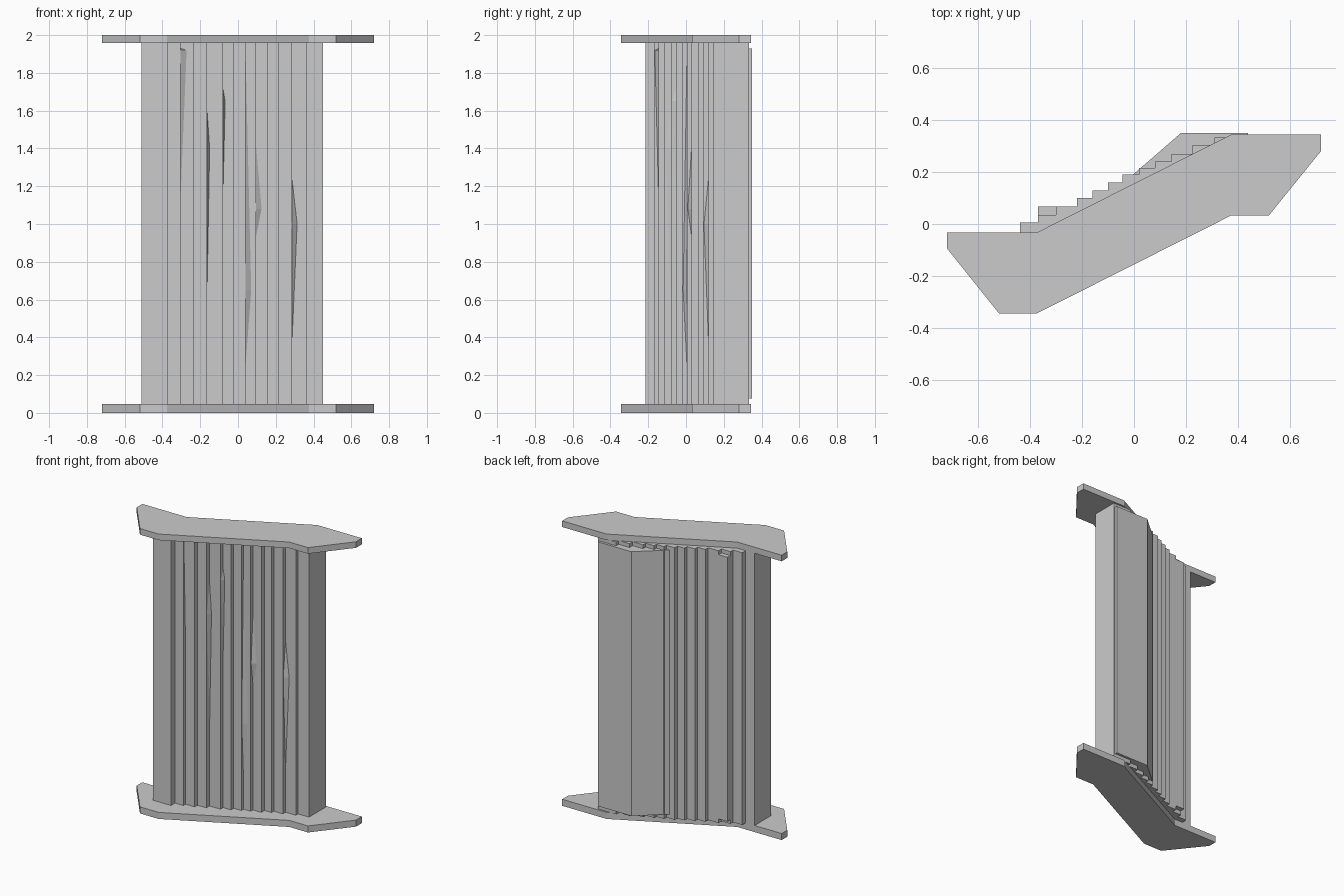
import bpy, bmesh

if "Cube" in bpy.data.objects:
    bpy.data.objects.remove(bpy.data.objects["Cube"])


def prism(name, outline, z0, z1):
    """Extrude a plan outline between two heights."""
    bm = bmesh.new()
    base = bm.faces.new([bm.verts.new((x, y, z0)) for x, y in outline])
    ext = bmesh.ops.extrude_face_region(bm, geom=[base])
    tops = [g for g in ext["geom"] if isinstance(g, bmesh.types.BMVert)]
    bmesh.ops.translate(bm, verts=tops, vec=(0, 0, z1 - z0))
    return finish(name, bm)


def finish(name, bm):
    bmesh.ops.recalc_face_normals(bm, faces=bm.faces)
    mesh = bpy.data.meshes.new(name)
    bm.to_mesh(mesh)
    bm.free()
    obj = bpy.data.objects.new(name, mesh)
    bpy.context.collection.objects.link(obj)
    return obj


def stairs(xs, ys):
    """Stepped line: level ys[i] runs from xs[i] to xs[i + 1]."""
    pts = []
    for i, y in enumerate(ys):
        pts += [(xs[i], y), (xs[i + 1], y)]
    return pts


# Top and bottom plates: half outline, repeated by point symmetry
half = [(-0.72, -0.033), (-0.72, -0.095), (-0.52, -0.345),
        (-0.375, -0.345), (0.375, 0.033)]
plate = half[:4] + [(0.375, 0.033), (0.52, 0.033), (0.72, 0.28),
                    (0.72, 0.345), (0.375, 0.345), (-0.375, -0.033)]
plate = [half[0]] + plate[1:]
prism("bottom_plate", plate, 0, 0.046)
prism("top_plate", plate, 1.957, 2.0)

# Stepped core of staggered slats
fx = [-0.51, -0.37, -0.305, -0.235, -0.165, -0.08, -0.02,
      0.04, 0.095, 0.16, 0.215, 0.285, 0.365, 0.45]
fy = [-0.215, -0.17, -0.145, -0.115, -0.08, -0.05, -0.02,
      0.005, 0.03, 0.065, 0.09, 0.12, 0.145]
bx = [-0.51, -0.44, -0.37, -0.30, -0.22, -0.16, -0.10,
      -0.045, 0.02, 0.08, 0.145, 0.225, 0.31, 0.45]
by = [-0.033, 0.005, 0.035, 0.068, 0.10, 0.13, 0.16,
      0.19, 0.215, 0.24, 0.27, 0.305, 0.333]
prism("slat_stack", stairs(fx, fy) + stairs(bx, by)[::-1], 0.046, 1.957)

# Bent panel and narrow strip on the back
prism("back_panel", [(-0.01, 0.185), (0.18, 0.35), (0.44, 0.35),
                     (0.44, 0.31), (0.30, 0.27), (0.03, 0.18)], 0.075, 1.93)
prism("back_strip", [(-0.37, 0.03), (-0.30, 0.03), (-0.30, 0.068),
                     (-0.37, 0.068)], 0.075, 1.93)

# Splinters along the front steps: step index, bottom, widest, top, width
splinters = [(2, 1.12, 1.92, 1.93, 0.033), (4, 0.57, 1.40, 1.62, 0.015),
             (7, 0.25, 0.65, 1.90, 0.03), (8, 0.93, 1.08, 1.42, 0.03),
             (11, 0.35, 1.00, 1.25, 0.028), (5, 1.13, 1.65, 1.72, 0.012)]
for n, (i, z0, zm, z1, w) in enumerate(splinters):
    bm = bmesh.new()
    x, y0, y1 = fx[i], fy[i - 1], fy[i]
    low, high, root, tip = [bm.verts.new(p) for p in (
        (x, y1, z0), (x, y1, z1), (x, y0 + 0.005, zm), (x + w, y1, zm))]
    for f in ((low, high, root), (low, tip, high),
              (low, root, tip), (high, tip, root)):
        bm.faces.new(f)
    finish(f"splinter_{n + 1}", bm)
